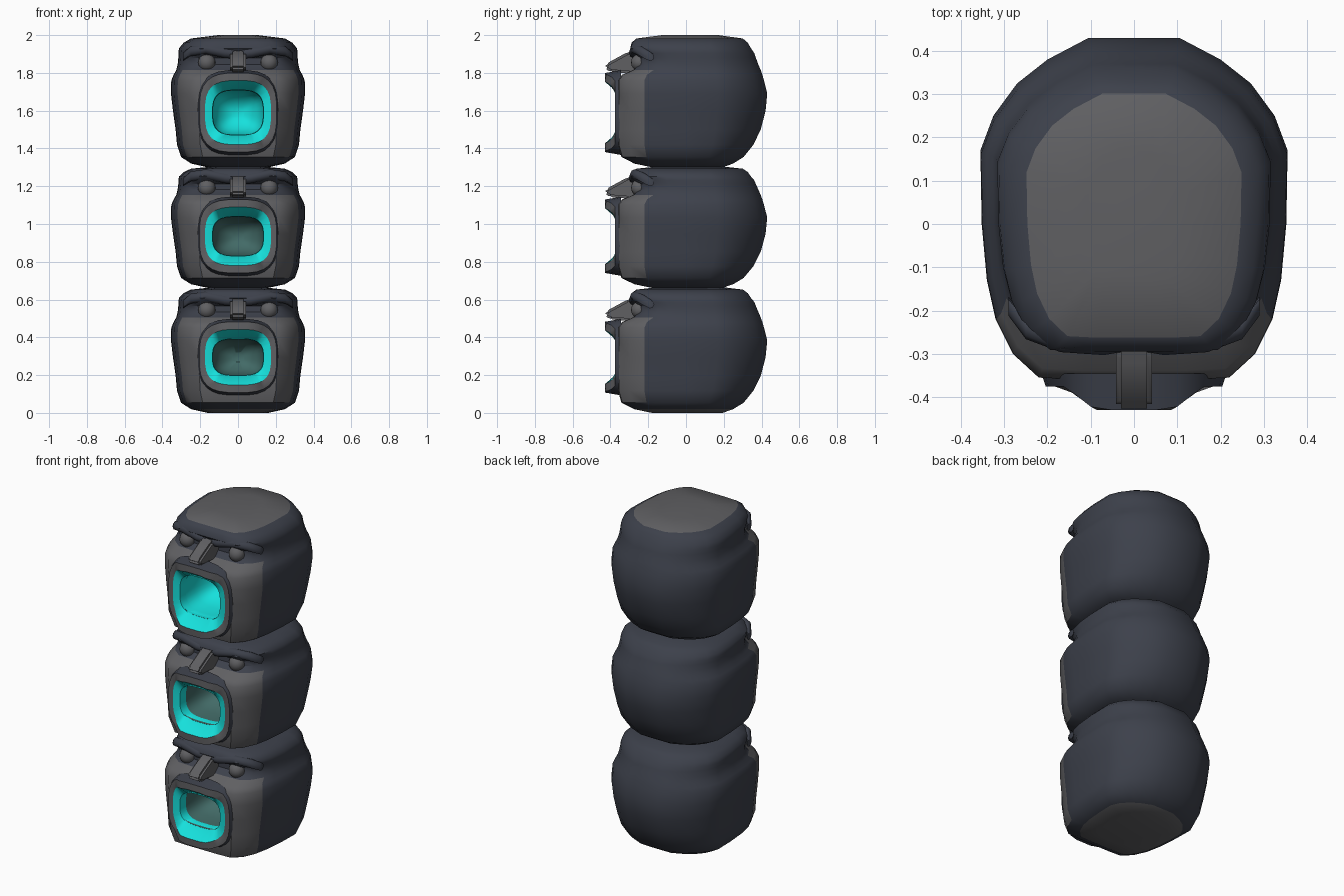
import bpy, bmesh, math
from mathutils import Vector

if "Cube" in bpy.data.objects:
    bpy.data.objects.remove(bpy.data.objects["Cube"])


def material(name, rgb):
    m = bpy.data.materials.new(name)
    m.diffuse_color = (*rgb, 1)
    m.use_nodes = True
    m.node_tree.nodes["Principled BSDF"].inputs["Base Color"].default_value = m.diffuse_color
    return m


SLATE = material("dark slate stone", (0.046, 0.052, 0.070))
GREY = material("grey stone", (0.115, 0.115, 0.122))
CYAN = material("glowing cyan", (0.008, 0.75, 0.72))
TEAL = material("dim teal", (0.055, 0.145, 0.135))


def finish(name, bm, mats, angle=40):
    bmesh.ops.recalc_face_normals(bm, faces=bm.faces)
    me = bpy.data.meshes.new(name)
    bm.to_mesh(me)
    bm.free()
    for m in mats:
        me.materials.append(m)
    ob = bpy.data.objects.new(name, me)
    bpy.context.collection.objects.link(ob)
    smooth(ob, angle)
    return ob


def smooth(ob, angle=40):
    bpy.ops.object.select_all(action='DESELECT')
    ob.select_set(True)
    bpy.context.view_layer.objects.active = ob
    bpy.ops.object.shade_smooth_by_angle(angle=math.radians(angle))


def loft(loops, caps=True):
    """Skin a list of closed loops; band number is kept in material_index."""
    bm = bmesh.new()
    rings = [[bm.verts.new(p) for p in lp] for lp in loops]
    n = len(rings[0])
    for k in range(len(rings) - 1):
        for i in range(n):
            j = (i + 1) % n
            f = bm.faces.new((rings[k][i], rings[k][j], rings[k + 1][j], rings[k + 1][i]))
            f.material_index = k
    if caps:
        bm.faces.new(rings[0])
        bm.faces.new(rings[-1])
    return bm


# Half of the plan outline at cheek height, from back to front
HALF = [(0, .43), (.105, .43), (.20, .38), (.27, .325), (.325, .25), (.355, .17), (.352, 0),
        (.34, -.13), (.32, -.22), (.28, -.30), (.22, -.355), (.12, -.36), (0, -.36)]
PLAN = HALF + [(-x, y) for x, y in HALF[-2:0:-1]]

# Height, width scale, front depth scale, back depth scale
LEVELS = [(0, .45, .50, .45), (.02, .70, .76, .58), (.055, .85, .95, .71), (.12, .91, 1, .83),
          (.20, .93, 1, .92), (.30, .97, 1, .98), (.39, 1, 1, 1), (.46, .995, 1, .96),
          (.49, .96, .94, .94), (.515, .92, .78, .92), (.545, .90, .69, .89), (.58, .89, .69, .86),
          (.605, .89, .77, .84), (.63, .88, .82, .80), (.66, .81, .80, .76), (.682, .70, .73, .70),
          (.70, .30, .35, .40)]


def mouth_loop(a, c, zc, yf, n=28):
    pts = []
    for i in range(n):
        t = 2 * math.pi * (i + .5) / n
        co, si = math.cos(t), math.sin(t)
        x = a * math.copysign(abs(co) ** .65, co)
        z = c * math.copysign(abs(si) ** .65, si)
        pts.append((x, yf(abs(x)) if abs(si) > .5 else yf(max(abs(x), .17)), zc + z))
    return pts


def lip_out(x):
    """Lips stick out in the middle and sink back to the cheeks."""
    return -.43 if x < .09 else -.43 + .055 * min(1, (x - .09) / .07)


def head(label, base, height, eye, mouth_c, mouth_h, inside):
    def zmap(z):
        if z <= .555:
            return base + z * eye / .555
        return base + eye + (z - .555) * (height - eye) / .145

    # Head block with a hollow mouth
    loops = [[(x * sx, y * (b if y > 0 else f), zmap(z)) for x, y in PLAN]
             for z, sx, f, b in LEVELS]
    bm = loft(loops)
    for f in bm.faces:
        f.material_index = 0
    ob = finish(label + "_head", bm, [SLATE, GREY, inside])
    hi = mouth_h - .05
    cut = loft([mouth_loop(.137 * s, hi * s, mouth_c, lambda x, y=y: y)
                for y, s in ((-.5, 1), (-.22, .98), (-.12, .72), (-.08, .25))])
    for f in cut.faces:
        f.material_index = 0
    cutter = finish("mouth_cutter", cut, [inside])
    cutter.hide_render = True
    mod = ob.modifiers.new("mouth", 'BOOLEAN')
    mod.operation = 'DIFFERENCE'
    mod.solver = 'EXACT'
    mod.object = cutter
    bpy.context.view_layer.objects.active = ob
    bpy.ops.object.modifier_apply(modifier=mod.name)
    bpy.data.objects.remove(cutter)
    for p in ob.data.polygons:
        c = p.center
        p.material_index = 0
        if abs(c.x) < .145 and abs(c.z - mouth_c) < mouth_h and -.345 < c.y < 0:
            p.material_index = 2                       # mouth hollow
        elif c.y < -.19 and zmap(.04) < c.z < zmap(.505):
            p.material_index = 1                       # muzzle and cheeks
        elif c.z > 1.98 or c.z < .015:
            p.material_index = 1                       # crown and foot
    smooth(ob)

    # Lips: stone skirt outside, cyan slope inside
    lips = loft([mouth_loop(.215, mouth_h + .055, mouth_c, lambda x: -.345),
                 mouth_loop(.205, mouth_h + .04, mouth_c, lip_out),
                 mouth_loop(.175, mouth_h, mouth_c, lip_out),
                 mouth_loop(.135, hi, mouth_c, lambda x: -.365),
                 mouth_loop(.132, hi - .003, mouth_c, lambda x: -.31)], caps=False)
    finish(label + "_lips", lips, [SLATE, GREY, CYAN, CYAN])

    # Nose: wedge from brow to tip
    ze = base + eye
    prof = [(-.22, .075), (-.31, .055), (-.42, -.005), (-.432, -.03), (-.40, -.05), (-.22, -.065)]
    nose = loft([[(x, y, ze + z) for y, z in prof] for x in (-.042, .042)])
    for f in nose.faces:
        f.material_index = 0
    bmesh.ops.bevel(nose, geom=nose.edges[:], offset=.012, segments=2, affect='EDGES')
    finish(label + "_nose", nose, [GREY])

    for side, s in (("right", 1), ("left", -1)):
        # Eyeball
        ball = bmesh.new()
        bmesh.ops.create_uvsphere(ball, u_segments=16, v_segments=10, radius=.046)
        bmesh.ops.translate(ball, verts=ball.verts, vec=Vector((s * .165, -.245, ze)))
        finish(f"{label}_{side}_eye", ball, [GREY])
        # Brow ridge sloping down to the nose
        brow = loft([[(s * x, y + r * math.cos(k * math.pi / 4), ze + z + r * math.sin(k * math.pi / 4))
                      for k in range(8)]
                     for x, y, z, r in ((.0, -.265, .045, .026), (.07, -.275, .052, .028),
                                        (.17, -.27, .072, .026), (.25, -.24, .06, .026),
                                        (.29, -.19, .03, .022))])
        for f in brow.faces:
            f.material_index = 0
        finish(f"{label}_{side}_brow", brow, [SLATE], 60)


# Three stacked heads
head("bottom", 0.0, .668, .545, .295, .148, TEAL)
head("middle", .662, .645, .53, .935, .155, TEAL)
head("top", 1.30, .70, .555, 1.59, .17, CYAN)
